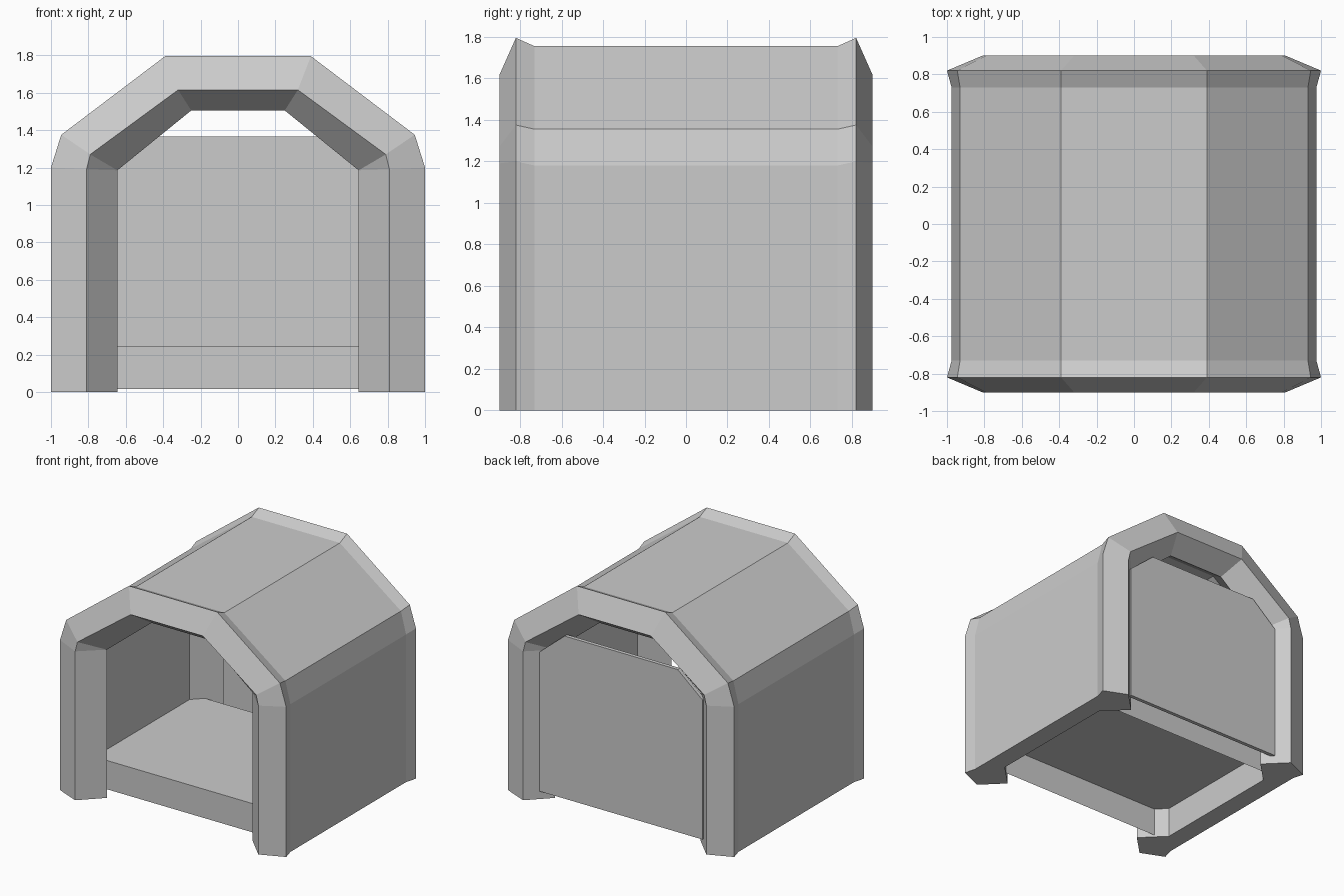
import bpy, bmesh

if "Cube" in bpy.data.objects:
    bpy.data.objects.remove(bpy.data.objects["Cube"])


def finish(name, bm):
    me = bpy.data.meshes.new(name)
    bm.to_mesh(me)
    bm.free()
    ob = bpy.data.objects.new(name, me)
    bpy.context.collection.objects.link(ob)
    return ob


# Shelter shell: wall section lofted along the arch.
# Each section point: depth y, then (x, z) at foot, eave, shoulder, roof edge
SECTION = [
    (-0.73, [(0.975, 0), (0.975, 1.18), (0.93, 1.355), (0.39, 1.755)]),
    (-0.82, [(1.0, 0), (1.0, 1.20), (0.945, 1.375), (0.39, 1.795)]),
    (-0.90, [(0.81, 0), (0.81, 1.19), (0.79, 1.27), (0.32, 1.615)]),
    (-0.735, [(0.645, 0), (0.645, 1.185), (0.645, 1.185), (0.25, 1.505)]),
    (-0.56, [(0.82, 0), (0.82, 1.19), (0.79, 1.27), (0.32, 1.615)]),
]
section = SECTION + [(-y, p) for y, p in reversed(SECTION)]
bm = bmesh.new()
rings = []
for sx in (1, -1):
    order = range(4) if sx == 1 else range(3, -1, -1)
    for i in order:
        rings.append([bm.verts.new((sx * p[i][0], y, p[i][1])) for y, p in section])
n = len(section)
for a, b in zip(rings, rings[1:]):
    for j in range(n):
        k = (j + 1) % n
        bm.faces.new((a[j], a[k], b[k], b[j]))
bm.faces.new(rings[0])
bm.faces.new(rings[-1])
bmesh.ops.remove_doubles(bm, verts=bm.verts, dist=0.0005)
bmesh.ops.recalc_face_normals(bm, faces=bm.faces)
finish("shelter_shell", bm)

# Raised floor with a front and back riser, open underneath
bm = bmesh.new()
outline = [(-0.74, -0.64), (0.74, -0.64), (0.825, -0.56), (0.825, 0.56),
           (0.74, 0.64), (-0.74, 0.64), (-0.825, 0.56), (-0.825, -0.56)]
top = [bm.verts.new((x, y, 0.245)) for x, y in outline]
bm.faces.new(top)
for i in (0, 4):
    lo = [bm.verts.new((*outline[j], 0.015)) for j in (i, i + 1)]
    bm.faces.new((lo[0], lo[1], top[i + 1], top[i]))
finish("floor", bm)

# Back panel with clipped upper corners
bm = bmesh.new()
half = [(0.72, 0.065), (0.72, 1.18), (0.5, 1.365)]
prof = half + [(-x, z) for x, z in reversed(half)]
face = bm.faces.new([bm.verts.new((x, 0.82, z)) for x, z in prof])
ext = bmesh.ops.extrude_face_region(bm, geom=[face], use_keep_orig=True)
bmesh.ops.translate(bm, vec=(0, -0.03, 0),
                    verts=[v for v in ext["geom"] if isinstance(v, bmesh.types.BMVert)])
bmesh.ops.recalc_face_normals(bm, faces=bm.faces)
finish("back_panel", bm)
